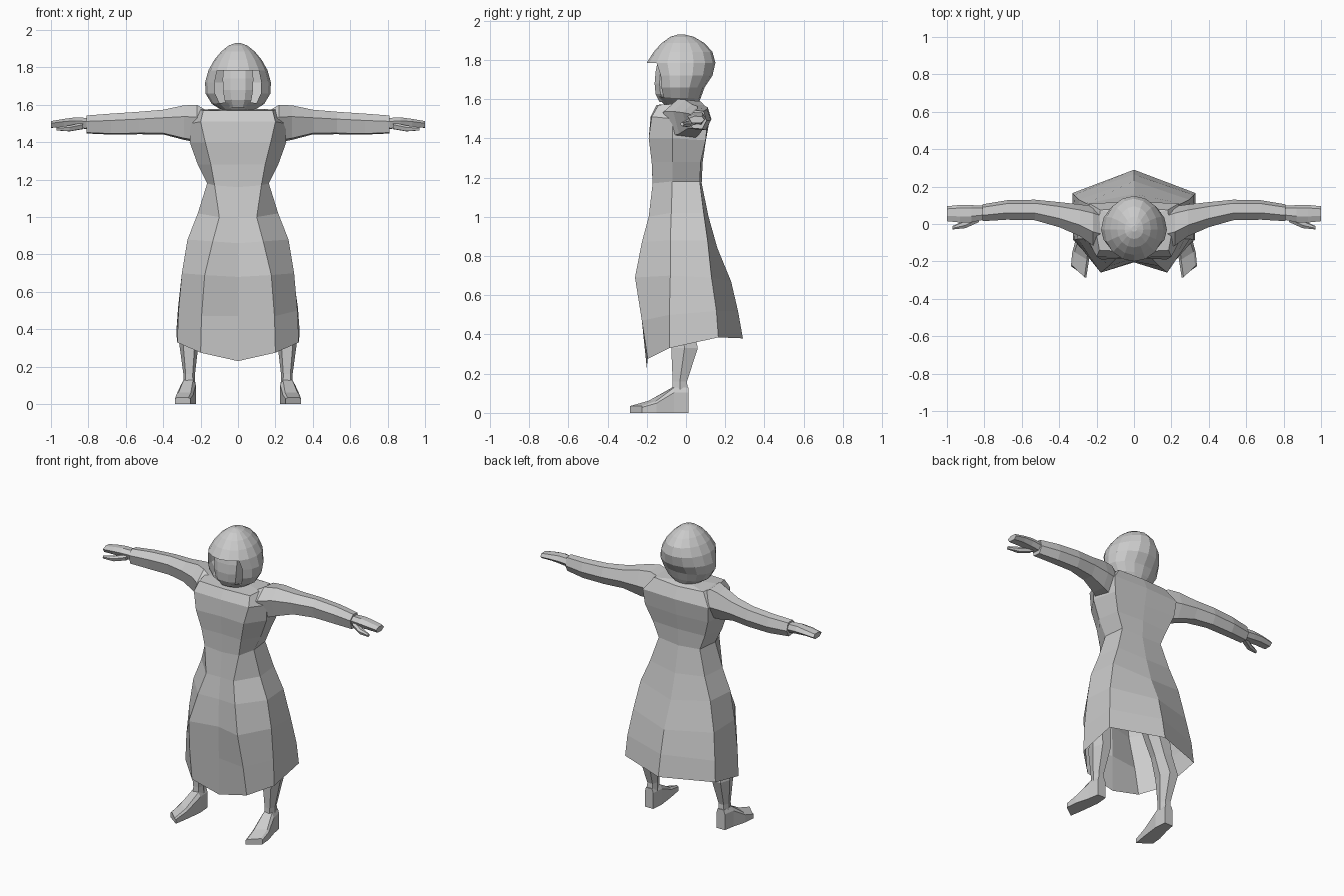
import bpy, bmesh, math

cloth = bpy.data.materials.new("plain grey")
cloth.diffuse_color = (0.6, 0.6, 0.6, 1)


def loft(name, rings, cap_start=True, cap_end=True, mirror=False, skip=None):
    """Skin closed rings of points; skip(row, column) leaves a face out."""
    bm = bmesh.new()
    rows = [[bm.verts.new(p) for p in r] for r in rings]
    n = len(rows[0])
    for j in range(len(rows) - 1):
        for i in range(n):
            if skip and skip(j, i):
                continue
            k = (i + 1) % n
            bm.faces.new((rows[j][i], rows[j][k], rows[j + 1][k], rows[j + 1][i]))
    if cap_start:
        bm.faces.new(rows[0])
    if cap_end:
        bm.faces.new(rows[-1])
    bmesh.ops.recalc_face_normals(bm, faces=bm.faces)
    me = bpy.data.meshes.new(name)
    bm.to_mesh(me)
    bm.free()
    ob = bpy.data.objects.new(name, me)
    bpy.context.collection.objects.link(ob)
    me.materials.append(cloth)
    if mirror:
        ob.modifiers.new("both sides", 'MIRROR')
    return ob


def ring_x(x, y, z, hy, hz):
    """Six-sided section across the x axis."""
    return [(x, y + a * hy, z + b * hz) for a, b in
            ((-1, .35), (-.3, 1), (.65, .9), (1, -.1), (.5, -1), (-.65, -.9))]


def ring_z(z, x0, x1, y0, y1):
    """Six-sided section across the z axis."""
    cx, cy, hx, hy = (x0 + x1) / 2, (y0 + y1) / 2, (x1 - x0) / 2, (y1 - y0) / 2
    return [(cx + a * hx, cy + b * hy, z) for a, b in
            ((-.6, -1), (.6, -1), (1, 0), (.6, 1), (-.6, 1), (-1, 0))]


def body_ring(front, panel, side, back, spine):
    """Dress section: half outline mirrored to the other side."""
    half = [panel, side, back]
    return ([(0, *front)] + half + [(0, *spine)]
            + [(-x, y, z) for x, y, z in reversed(half)])


# Dress: pleated skirt, waist, chest and shoulder yoke
loft("dress", [
    body_ring((-.20, .23), (.20, -.195, .275), (.325, -.085, .33), (.33, .165, .385), (.29, .38)),
    body_ring((-.20, .47), (.195, -.225, .47), (.318, -.085, .50), (.32, .155, .52), (.265, .52)),
    body_ring((-.205, .68), (.178, -.26, .69), (.30, -.08, .70), (.295, .13, .69), (.23, .67)),
    body_ring((-.20, .86), (.135, -.225, .87), (.27, -.08, .88), (.255, .11, .88), (.16, .84)),
    body_ring((-.185, 1.0), (.10, -.19, 1.0), (.215, -.075, 1.02), (.20, .09, 1.02), (.115, 1.0)),
    body_ring((-.17, 1.16), (.125, -.17, 1.17), (.165, -.07, 1.18), (.15, .07, 1.18), (.08, 1.17)),
    body_ring((-.17, 1.28), (.145, -.175, 1.28), (.215, -.07, 1.28), (.19, .075, 1.28), (.085, 1.28)),
    body_ring((-.18, 1.40), (.175, -.19, 1.40), (.258, -.07, 1.40), (.23, .10, 1.39), (.10, 1.38)),
    body_ring((-.18, 1.51), (.20, -.175, 1.51), (.255, -.07, 1.50), (.24, .11, 1.49), (.12, 1.49)),
    body_ring((-.15, 1.57), (.185, -.14, 1.57), (.20, -.06, 1.575), (.18, .075, 1.57), (.09, 1.565)),
    body_ring((-.09, 1.572), (.05, -.08, 1.575), (.07, -.02, 1.58), (.05, .04, 1.58), (.06, 1.58)),
], cap_start=False)

# Sleeves, overlapping the yoke at the shoulder
loft("sleeve", [ring_x(*s) for s in (
    (.15, -.03, 1.47, .10, .09), (.22, -.01, 1.50, .105, .10),
    (.29, .02, 1.505, .085, .092), (.40, .05, 1.508, .067, .066),
    (.53, .075, 1.503, .055, .06), (.68, .075, 1.497, .052, .056),
    (.81, .06, 1.495, .045, .048))], mirror=True)

# Hands and thumbs
loft("hand", [ring_x(*s) for s in (
    (.80, .06, 1.50, .037, .03), (.87, .055, 1.505, .046, .028),
    (.93, .055, 1.503, .047, .022), (1.0, .055, 1.495, .04, .018))], mirror=True)
loft("thumb", [ring_x(*s) for s in (
    (.83, .035, 1.488, .025, .018), (.90, .0, 1.474, .022, .016),
    (.97, -.02, 1.472, .009, .009))], mirror=True)

# Legs from ankle to hip
loft("leg", [ring_z(*s) for s in (
    (.10, .228, .292, -.07, .01), (.16, .23, .292, -.068, .005),
    (.33, .21, .315, -.075, .06), (.47, .185, .295, -.085, .03),
    (.58, .145, .28, -.10, .03), (.85, .04, .21, -.12, .06),
    (1.0, .01, .17, -.12, .06))], mirror=True)

# Feet: low wedges with slanted toes
loft("foot", [
    [(x0, y0, 0), (x1, y1, 0), (x1, y1, h * .8), (x1 - t, y1, h), (x0 + t, y0, h), (x0, y0, h * .8)]
    for x0, x1, y0, y1, h, t in (
        (.232, .292, .012, .012, .13, .008), (.225, .305, -.07, -.06, .13, .015),
        (.24, .33, -.19, -.15, .062, .012), (.255, .337, -.285, -.225, .035, .01))],
    mirror=True)

# Neck
loft("neck", [ring_z(z, -.055, .055, -.08, .04) for z in (1.54, 1.64)])

# Hair: rounded shell with a face opening and a projecting fringe
N = 16


def hair_ring(z, w, front, back, rise=0):
    pts = []
    for i in range(N):
        a = math.tau * i / N
        c = math.cos(a)
        depth = (front + .03) if c > 0 else -(back + .03)
        pts.append((w * math.sin(a), -.03 + depth * c, z + rise * max(c, 0) ** 2))
    return pts


loft("hair", [hair_ring(*s) for s in (
    (1.57, .085, -.11, .06), (1.605, .14, -.15, .075, .01), (1.66, .173, -.165, .095),
    (1.72, .176, -.17, .135), (1.785, .158, -.20, .15), (1.84, .127, -.165, .135),
    (1.885, .09, -.125, .095), (1.917, .05, -.08, .04), (1.93, .015, -.04, -.01))],
    skip=lambda j, i: j in (1, 2, 3) and i in (0, 1, N - 2, N - 1))

# Face set into the opening
loft("face", [
    [(s * x * w, y + d, z) for s, x, y in
     ((-1, .5, -.155), (1, .5, -.155), (1, 1, -.13), (1, 1, .0), (-1, 1, .0), (-1, 1, -.13))]
    for z, w, d in ((1.585, .05, .02), (1.625, .072, 0), (1.68, .08, -.005),
                    (1.74, .082, 0), (1.79, .078, .01))])
